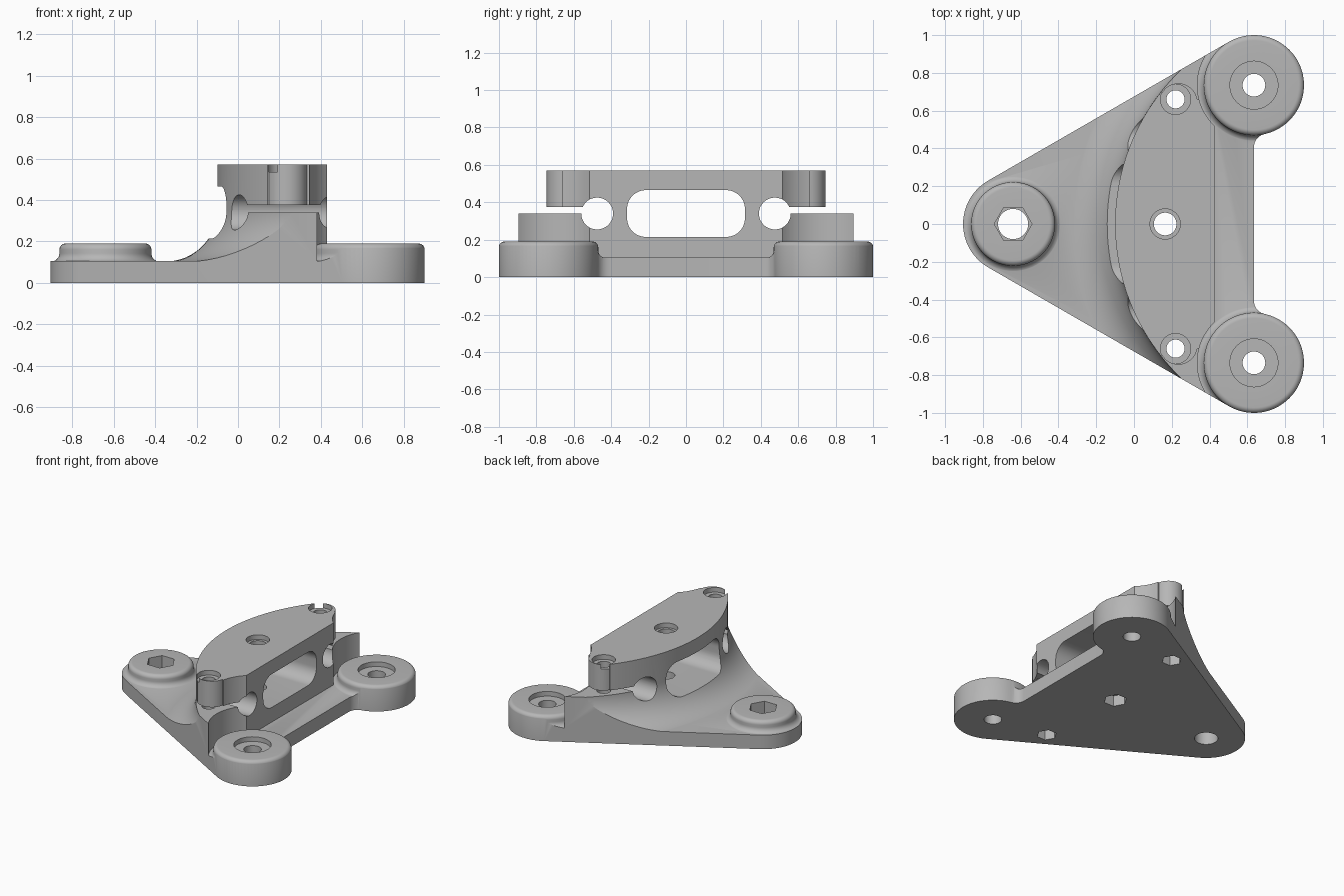
import bpy, bmesh, math
from math import cos, sin, radians, pi, sqrt

if "Cube" in bpy.data.objects:
    bpy.data.objects.remove(bpy.data.objects["Cube"])

PLATE, BOSS_Z, TOP = 0.105, 0.19, 0.57
RC = 0.265                          # corner radius
LEFT, RIGHT = (-0.64, 0.0), (0.635, 0.735)
BLOCK_C, BLOCK_R = 1.027, 1.127     # curved back wall of the clamp block


def arc(cx, cy, r, a0, a1, n):
    return [(cx + r * cos(radians(a0 + (a1 - a0) * i / n)),
             cy + r * sin(radians(a0 + (a1 - a0) * i / n))) for i in range(n + 1)]


def finish(name, bm):
    bmesh.ops.recalc_face_normals(bm, faces=bm.faces)
    me = bpy.data.meshes.new(name)
    bm.to_mesh(me)
    bm.free()
    ob = bpy.data.objects.new(name, me)
    bpy.context.collection.objects.link(ob)
    return ob


def prism(name, pts, a, b, axis='Z'):
    """Extrude an outline from a to b along Z (x, y points) or X (y, z points)."""
    put = (lambda p, h: (p[0], p[1], h)) if axis == 'Z' else (lambda p, h: (h, p[0], p[1]))
    bm = bmesh.new()
    lo = [bm.verts.new(put(p, a)) for p in pts]
    hi = [bm.verts.new(put(p, b)) for p in pts]
    bm.faces.new(lo)
    bm.faces.new(hi)
    n = len(pts)
    for i in range(n):
        j = (i + 1) % n
        bm.faces.new((lo[i], lo[j], hi[j], hi[i]))
    return finish(name, bm)


def disc(name, c, r, a, b, n=48, axis='Z'):
    return prism(name, arc(c[0], c[1], r, 0, 360, n)[:-1], a, b, axis)


def revolve(name, c, profile, n):
    bm = bmesh.new()
    vs = [bm.verts.new((r, 0, z)) for r, z in profile]
    es = [bm.edges.new(e) for e in zip(vs, vs[1:])]
    bmesh.ops.spin(bm, geom=vs + es, cent=(0, 0, 0), axis=(0, 0, 1),
                   angle=2 * pi, steps=n, use_duplicate=False)
    bmesh.ops.remove_doubles(bm, verts=bm.verts, dist=1e-5)
    bmesh.ops.translate(bm, verts=bm.verts, vec=(c[0], c[1], 0))
    return finish(name, bm)


def combine(ob, other, op):
    m = ob.modifiers.new(op, 'BOOLEAN')
    m.operation, m.solver, m.object = op, 'EXACT', other
    bpy.context.view_layer.objects.active = ob
    bpy.ops.object.modifier_apply(modifier=m.name)
    bpy.data.objects.remove(other)


def cut(ob, other):
    combine(ob, other, 'DIFFERENCE')


def rect(x0, x1, y0, y1):
    return [(x0, y0), (x1, y0), (x1, y1), (x0, y1)]


def boss(name, c, r):
    """Round pad with a rounded rim and a flared foot."""
    f, e = 0.04, 0.03
    foot = arc(r + f, PLATE + f - 0.002, f, 270, 180, 8)
    rim = arc(r - e, BOSS_Z - e, e, 0, 90, 8)
    return revolve(name, c, [(0, 0.05), (r + f, 0.05)] + foot + rim + [(0, BOSS_Z)], 72)


# Footprint: three round corners, concave blends beside the right pads
f = 0.07
drop = sqrt((RC + f) ** 2 - f ** 2)
end = math.degrees(math.atan2(-drop, f))
half = arc(RIGHT[0] + f, RIGHT[1] - drop, f, 180, 180 + end, 10)
half += arc(*RIGHT, RC, end, 120, 40)[1:]
half += arc(*LEFT, RC, 120, 180, 12)
outline = half + [(x, -y) for x, y in reversed(half[:-1])]
body = prism("mounting_bracket", outline, 0, TOP + 0.1)

# Clamp block: vertical curved wall with a wide concave sweep down to the plate
F = 0.25
sweep = arc(BLOCK_R + F, PLATE + F - 0.002, F, 270, 180, 20)
block = revolve("clamp_block", (BLOCK_C, 0),
                [(0, 0.05), (BLOCK_R + F, 0.05)] + sweep + [(BLOCK_R, TOP), (0, TOP)], 180)
cut(block, prism("front_trim", rect(0.43, 4, -3, 3), -1, 2))

# Centre window through the block
q = 0.1
window = (arc(0.315 - q, 0.465 - q, q, 0, 90, 12) + arc(-0.315 + q, 0.465 - q, q, 90, 180, 12)
          + arc(-0.315 + q, 0.215 + q, q, 180, 270, 12) + arc(0.315 - q, 0.215 + q, q, 270, 360, 12))
cut(block, prism("window_cutter", window, -0.9, 0.9, 'X'))

for s in (1, -1):
    # Clearance around the pads, rod bore, clamping gap and rounded jaw tip
    cut(block, disc("pad_clearance", (RIGHT[0], s * RIGHT[1]), 0.3, -0.5, 1, 96))
    cut(block, disc("rod_bore", (s * 0.475, 0.34), 0.085, -0.9, 0.9, 48, 'X'))
    cut(block, prism("clamp_gap", rect(s * 0.475, s * 2, 0.34, 0.375), -0.9, 0.9, 'X'))
    tip = arc(0.235, 0.645, 0.1, 10, 150, 20) + [(0.05, 0.72), (0.05, 1.6), (0.7, 1.6), (0.7, 0.662)]
    cut(block, prism("jaw_tip_cutter", [(x, s * y) for x, y in tip], 0.36, 1))

# Join plate, block and pads, then trim to the footprint
shell = prism("plate", rect(-3, 3, -3, 3), -0.5, PLATE)
combine(shell, block, 'UNION')
combine(shell, boss("left_pad", LEFT, 0.222), 'UNION')
for s in (1, -1):
    combine(shell, boss("right_pad", (RIGHT[0], s * RIGHT[1]), RC + 0.001), 'UNION')
combine(body, shell, 'INTERSECT')

# Left pad: through hole with a hex socket
cut(body, disc("left_hole", LEFT, 0.08, -0.2, 0.4))
cut(body, disc("left_hex", LEFT, 0.1, 0.1, 0.4, 6))

# Right pads: counterbored holes
for s in (1, -1):
    c = (RIGHT[0], s * RIGHT[1])
    cut(body, disc("pad_hole", c, 0.06, -0.2, 0.4))
    cut(body, disc("pad_counterbore", c, 0.127, 0.155, 0.4))

# Clamp screws: counterbore on top, hex nut pocket underneath
for c, r in (((0.165, 0), 0.06), ((0.22, 0.66), 0.048), ((0.22, -0.66), 0.048)):
    cut(body, disc("screw_hole", c, r, -0.2, 0.8))
    cut(body, disc("screw_counterbore", c, 0.08, TOP - 0.035, 0.8))
    cut(body, disc("nut_pocket", c, r + 0.02, -0.2, 0.08, 6))

grey = bpy.data.materials.new("light_grey")
grey.diffuse_color = (0.47, 0.47, 0.47, 1)
grey.use_nodes = True
grey.node_tree.nodes["Principled BSDF"].inputs["Base Color"].default_value = grey.diffuse_color
body.data.materials.clear()
body.data.materials.append(grey)
for p in body.data.polygons:
    p.material_index = 0
bpy.ops.object.select_all(action='DESELECT')
body.select_set(True)
bpy.context.view_layer.objects.active = body
bpy.ops.object.shade_smooth_by_angle(angle=radians(25))
